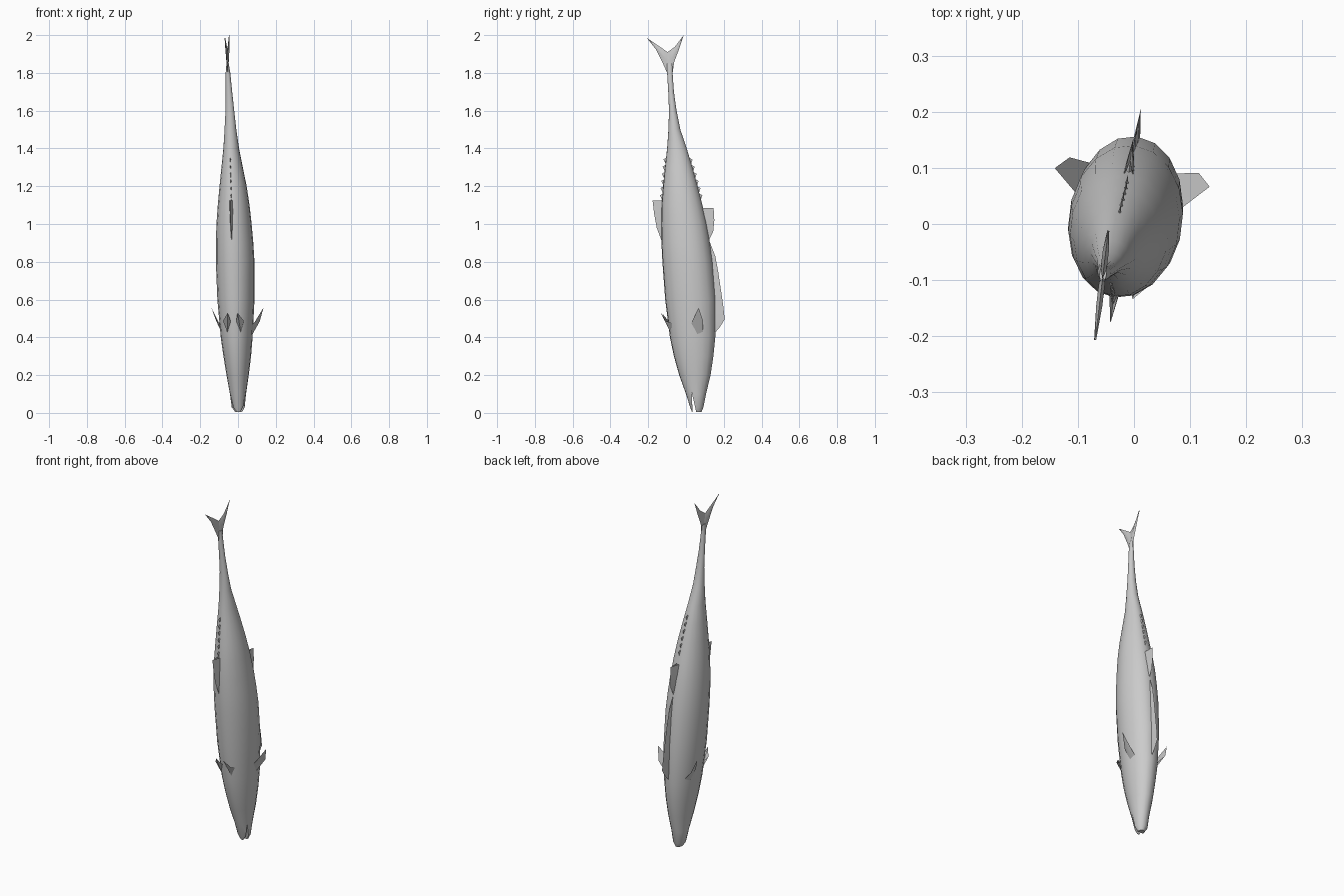
import bpy, bmesh, math
from mathutils import Vector

cube = bpy.data.objects.get("Cube")
if cube:
    bpy.data.objects.remove(cube, do_unlink=True)

grey = bpy.data.materials.new("plain grey")
grey.use_nodes = True
grey.diffuse_color = (0.6, 0.6, 0.6, 1)
grey.node_tree.nodes["Principled BSDF"].inputs["Base Color"].default_value = (0.6, 0.6, 0.6, 1)

# Body stations: height, belly, back, half width, sideways bend
RINGS = [
    (0.004, 0.032, 0.082, 0.018, 0.003), (0.03, 0.022, 0.092, 0.034, 0.001),
    (0.1, 0.0, 0.106, 0.042, 0), (0.2, -0.036, 0.13, 0.058, -0.002),
    (0.3, -0.064, 0.145, 0.072, -0.004), (0.4, -0.085, 0.155, 0.083, -0.007),
    (0.6, -0.11, 0.156, 0.097, -0.011), (0.8, -0.125, 0.14, 0.101, -0.015),
    (0.9, -0.13, 0.126, 0.098, -0.018), (1.0, -0.131, 0.11, 0.092, -0.021),
    (1.1, -0.129, 0.087, 0.083, -0.023), (1.2, -0.121, 0.061, 0.071, -0.026),
    (1.3, -0.111, 0.034, 0.056, -0.031), (1.4, -0.1, 0.004, 0.041, -0.036),
    (1.5, -0.093, -0.03, 0.031, -0.04), (1.6, -0.09, -0.05, 0.023, -0.043),
    (1.7, -0.094, -0.064, 0.017, -0.048), (1.8, -0.1, -0.071, 0.012, -0.053),
    (1.85, -0.104, -0.072, 0.006, -0.055)]
SIDES = 18
ROLL = 0.12


def station(z):
    """Belly, back, half width and bend at a height."""
    for a, b in zip(RINGS, RINGS[1:]):
        if z <= b[0]:
            t = max(0, (z - a[0]) / (b[0] - a[0]))
            return [p + (q - p) * t for p, q in zip(a[1:], b[1:])]
    return RINGS[-1][1:]


def place(p):
    """Turn (side, back, height) into the rolled and bent body frame."""
    side, v, z = p
    belly, back, _, bend = station(z)
    return Vector((bend + side + ROLL * (v - (belly + back) / 2), v - ROLL * side, z))


def finish(name, bm, angle=40):
    bmesh.ops.remove_doubles(bm, verts=bm.verts, dist=0.00005)
    bmesh.ops.recalc_face_normals(bm, faces=bm.faces)
    mesh = bpy.data.meshes.new(name)
    bm.to_mesh(mesh)
    bm.free()
    mesh.materials.append(grey)
    obj = bpy.data.objects.new(name, mesh)
    bpy.context.collection.objects.link(obj)
    smooth(obj, angle)
    return obj


def smooth(obj, angle):
    bpy.ops.object.select_all(action='DESELECT')
    obj.select_set(True)
    bpy.context.view_layer.objects.active = obj
    bpy.ops.object.shade_smooth_by_angle(angle=math.radians(angle))


def fin(name, base, edge, thick, normal=(1, 0, 0), bm=None):
    """Plate that is thick along its base and sharp along its edge."""
    own = bm is None
    bm = bm or bmesh.new()
    n = len(base)
    for s in (-1, 1):
        rows = []
        for i, (b, e) in enumerate(zip(base, edge)):
            w = thick * (0.3 + 0.7 * math.sin(math.pi * i / (n - 1)))
            root = place(Vector(b) + Vector(normal) * (s * w / 2))
            rows.append((bm.verts.new(root), bm.verts.new(place(e))))
        for (a, b), (c, d) in zip(rows, rows[1:]):
            bm.faces.new((a, b, d, c))
    if own:
        finish(name, bm)


def middle_fin(name, outline, thick, back):
    """Fin on the back or belly line, rooted just inside the skin."""
    base = []
    for v, z in outline:
        low, high, _, _ = station(z)
        base.append((0, high - 0.012 if back else low + 0.012, z))
    fin(name, base, [(0, v, z) for v, z in outline], thick)


# Body
bm = bmesh.new()
loops = []
for z, belly, back, half, bend in RINGS:
    mid, tall = (belly + back) / 2, (back - belly) / 2
    turns = [2 * math.pi * i / SIDES for i in range(SIDES)]
    loops.append([bm.verts.new(place((half * math.sin(a), mid + tall * math.cos(a), z))) for a in turns])
for lo, hi in zip(loops, loops[1:]):
    for i in range(SIDES):
        j = (i + 1) % SIDES
        bm.faces.new((lo[i], lo[j], hi[j], hi[i]))
bm.faces.new(loops[0])
bm.faces.new(loops[-1])
body = finish("body", bm, 50)

# Open mouth, cut as a narrow wedge
bm = bmesh.new()
ends = [[bm.verts.new((x, y, z)) for y, z in ((0.03, 0.11), (0.036, -0.02), (0.06, -0.02))]
        for x in (-0.1, 0.1)]
for end in ends:
    bm.faces.new(end)
for i in range(3):
    j = (i + 1) % 3
    bm.faces.new((ends[0][i], ends[0][j], ends[1][j], ends[1][i]))
cutter = finish("mouth_cutter", bm)
cutter.hide_render = True
cut = body.modifiers.new("mouth", 'BOOLEAN')
cut.operation = 'DIFFERENCE'
cut.solver = 'EXACT'
cut.object = cutter
bpy.context.view_layer.objects.active = body
bpy.ops.object.modifier_apply(modifier=cut.name)
bpy.data.objects.remove(cutter, do_unlink=True)
smooth(body, 50)

# Back and belly fins
middle_fin("front_back_fin", [(0.15, 0.42), (0.18, 0.455), (0.205, 0.495), (0.198, 0.56), (0.185, 0.65),
                              (0.17, 0.75), (0.155, 0.83), (0.12, 0.92)], 0.014, True)
middle_fin("rear_back_fin", [(0.12, 0.91), (0.144, 0.96), (0.15, 1.02), (0.146, 1.085),
                             (0.115, 1.06), (0.09, 1.08)], 0.02, True)
middle_fin("belly_fin", [(-0.125, 0.9), (-0.155, 0.98), (-0.168, 1.05), (-0.177, 1.125),
                         (-0.145, 1.09), (-0.128, 1.13)], 0.02, False)

# Rows of finlets
for back in (True, False):
    for i in range(6):
        z = 1.13 + 0.038 * i
        side = 1 if back else -1
        skin = [station(h)[1 if back else 0] for h in (z, z + 0.022, z + 0.03)]
        outline = [(skin[0], z), (skin[1] + side * 0.013, z + 0.022), (skin[2], z + 0.03)]
        middle_fin(("back" if back else "belly") + "_finlet_" + str(i + 1), outline, 0.01, back)

# Paired fins
for s, label in ((1, "left"), (-1, "right")):
    def flip(points):
        return [(s * u, v, z) for u, v, z in points]
    fin(label + "_chest_fin", flip([(0.07, 0.035, 0.46), (0.075, 0.07, 0.42), (0.07, 0.098, 0.43)]),
        flip([(0.095, 0.042, 0.48), (0.138, 0.083, 0.557), (0.115, 0.105, 0.485)]),
        0.012, (0.9 * s, 0, -0.4))
    fin(label + "_pelvic_fin", flip([(0.015, -0.075, 0.475), (0.036, -0.075, 0.43), (0.052, -0.07, 0.475)]),
        flip([(0.015, -0.098, 0.487), (0.026, -0.131, 0.53), (0.055, -0.1, 0.487)]),
        0.01, (0, 0.9, 0.4))

# Forked tail
bm = bmesh.new()
lobes = [([(-0.1, 1.8), (-0.122, 1.85), (-0.16, 1.925), (-0.207, 1.985)],
          [(-0.095, 1.8), (-0.104, 1.87), (-0.145, 1.929), (-0.207, 1.985)],
          [(-0.086, 1.8), (-0.098, 1.91), (-0.13, 1.933), (-0.207, 1.985)]),
         ([(-0.071, 1.8), (-0.062, 1.86), (-0.037, 1.925), (-0.012, 2)],
          [(-0.08, 1.8), (-0.08, 1.87), (-0.047, 1.932), (-0.012, 2)],
          [(-0.086, 1.8), (-0.098, 1.91), (-0.06, 1.937), (-0.012, 2)])]
for front, spine, rear in lobes:
    for rim in (front, rear):
        fin("tail", [(0, v, z) for v, z in spine], [(0, v, z) for v, z in rim], 0.012, bm=bm)
finish("tail_fin", bm)
